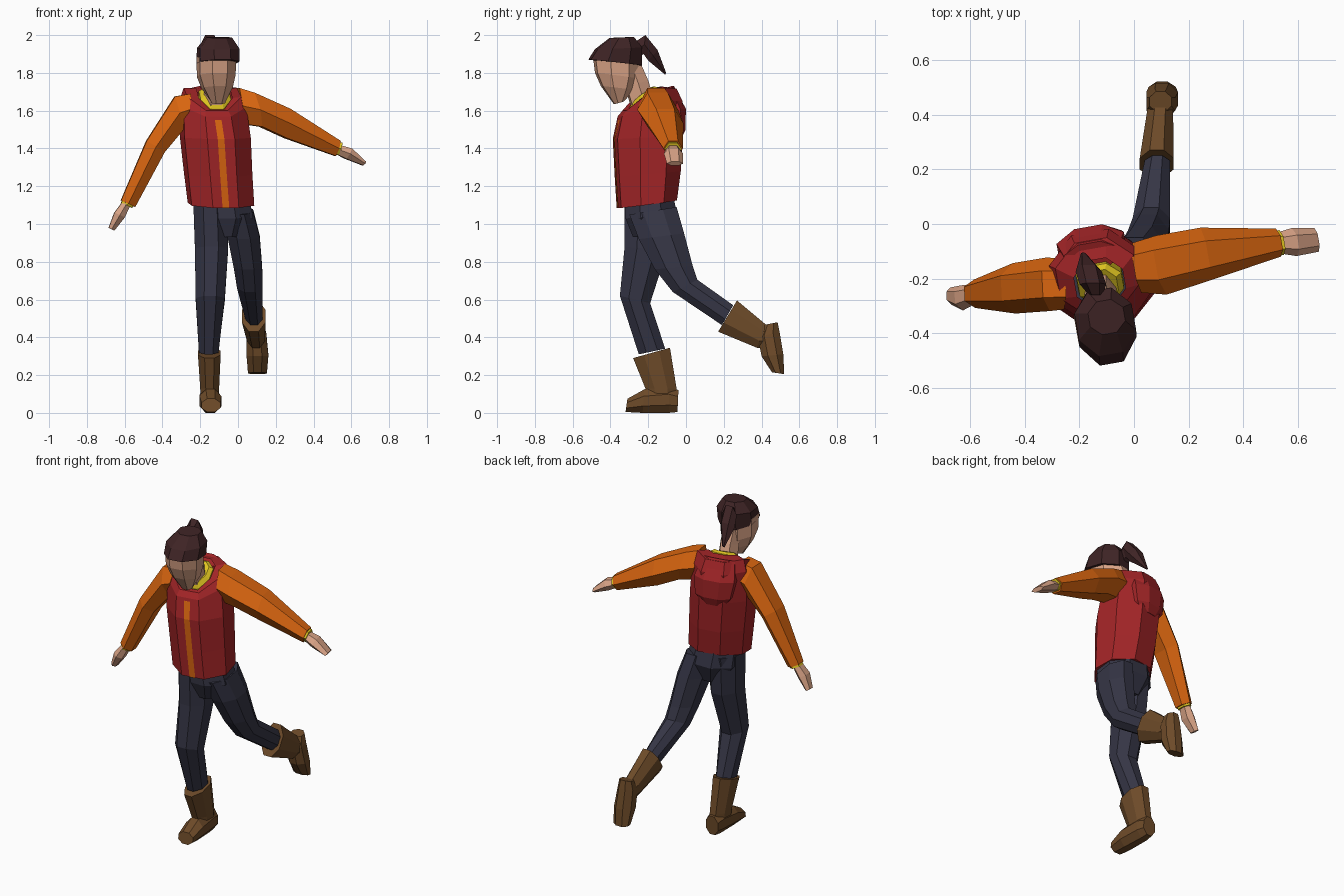
import bpy, bmesh, math
from mathutils import Vector


def material(name, rgb):
    m = bpy.data.materials.new(name)
    m.diffuse_color = (*rgb, 1)
    return m


RED = material("vest red", (0.36, 0.018, 0.02))
ORANGE = material("sleeve orange", (0.69, 0.13, 0.005))
YELLOW = material("shirt yellow", (0.73, 0.55, 0.015))
SKIN = material("skin", (0.70, 0.37, 0.24))
NAVY = material("trouser navy", (0.036, 0.036, 0.06))
BROWN = material("boot brown", (0.155, 0.07, 0.022))
HAIR = material("hair dark brown", (0.048, 0.017, 0.018))
YAW = math.radians(10)


def make(name, mat, verts, faces):
    me = bpy.data.meshes.new(name)
    me.from_pydata(verts, [], faces)
    bm = bmesh.new()
    bm.from_mesh(me)
    bmesh.ops.recalc_face_normals(bm, faces=bm.faces)
    bm.to_mesh(me)
    bm.free()
    me.materials.append(mat)
    ob = bpy.data.objects.new(name, me)
    bpy.context.collection.objects.link(ob)
    return ob


def frame(r, axis, yaw):
    """Ring (c, p1, z1, p2, z2, half width): ends of one diameter and the width direction."""
    c, p1, z1, p2, z2 = r[:5]
    if axis == 'x':   # diameter lies in the side view
        s = (p2 - p1) / 2 * math.tan(yaw)
        return (Vector((c + s, p1, z1)), Vector((c - s, p2, z2)),
                Vector((math.cos(yaw), math.sin(yaw), 0)))
    return (Vector((p1, c, z1)), Vector((p2, c, z2)),   # diameter in the front view
            Vector((-math.sin(yaw), math.cos(yaw), 0)))


def loft(name, mat, rings, axis='x', yaw=0.0, n=8, cap_end=True):
    verts, faces = [], []
    k = 1 / math.cos(math.pi / n)
    for r in rings:
        a, b, w = frame(r, axis, yaw)
        lift = r[6] if len(r) > 6 else 0
        for i in range(n):
            t = 2 * math.pi * (i + 0.5) / n
            p = (a + b) / 2 + (a - b) / 2 * math.cos(t) * k + w * r[5] * math.sin(t) * k
            p.z += lift * abs(math.sin(t))
            verts.append(p)
    for j in range(len(rings) - 1):
        for i in range(n):
            i2 = (i + 1) % n
            faces.append((j * n + i, j * n + i2, (j + 1) * n + i2, (j + 1) * n + i))
    faces.append(tuple(range(n)))
    if cap_end:
        faces.append(tuple((len(rings) - 1) * n + i for i in range(n)))
    return make(name, mat, verts, faces)


# Vest, open at the neck, with a front strip
vest = [(-0.09, -0.355, 1.085, -0.06, 1.125, 0.168),
        (-0.105, -0.365, 1.25, -0.04, 1.28, 0.172),
        (-0.12, -0.375, 1.45, -0.03, 1.47, 0.178),
        (-0.133, -0.35, 1.55, -0.03, 1.63, 0.168, 0.05),
        (-0.135, -0.325, 1.575, -0.06, 1.69, 0.145, 0.07),
        (-0.125, -0.30, 1.59, -0.13, 1.71, 0.09, 0.045)]
loft("vest", RED, vest, yaw=YAW, cap_end=False)
strip = []
for r in vest:
    a, b, w = frame(r, 'x', YAW)
    strip += [a - w * 0.018 + Vector((0, -0.005, 0)), a + w * 0.018 + Vector((0, -0.005, 0))]
make("vest_front_strip", ORANGE, strip,
     [(2 * i, 2 * i + 1, 2 * i + 3, 2 * i + 2) for i in range(len(vest) - 1)])

# Hood lying on the back
loft("hood", RED, [(-0.15, -0.10, 1.44, -0.03, 1.45, 0.07),
                   (-0.15, -0.12, 1.50, -0.01, 1.50, 0.11),
                   (-0.155, -0.15, 1.60, -0.01, 1.61, 0.125),
                   (-0.155, -0.17, 1.69, -0.07, 1.73, 0.10)], yaw=YAW)

# Shirt collar, neck and head
loft("shirt_collar", YELLOW, [(-0.125, -0.28, 1.52, -0.12, 1.62, 0.085),
                              (-0.122, -0.292, 1.60, -0.15, 1.71, 0.082, 0.03),
                              (-0.12, -0.285, 1.64, -0.17, 1.72, 0.06, 0.02)], yaw=YAW)
loft("neck", SKIN, [(-0.125, -0.28, 1.60, -0.18, 1.68, 0.052),
                    (-0.12, -0.32, 1.73, -0.205, 1.76, 0.05),
                    (-0.12, -0.35, 1.82, -0.24, 1.84, 0.05)], yaw=YAW, n=6)
loft("head", SKIN, [(-0.105, -0.38, 1.635, -0.33, 1.65, 0.035),
                    (-0.11, -0.445, 1.73, -0.28, 1.71, 0.078),
                    (-0.115, -0.475, 1.80, -0.255, 1.77, 0.096),
                    (-0.115, -0.485, 1.88, -0.25, 1.89, 0.098)], yaw=YAW)

# Hair cap and ponytail
loft("hair", HAIR, [(-0.105, -0.51, 1.87, -0.24, 1.84, 0.106),
                    (-0.105, -0.475, 1.925, -0.24, 1.935, 0.106),
                    (-0.10, -0.40, 1.985, -0.28, 1.99, 0.065)], yaw=YAW)
loft("ponytail", HAIR, [(-0.14, -0.26, 1.97, -0.25, 1.88, 0.025),
                        (-0.15, -0.215, 2.0, -0.225, 1.90, 0.042),
                        (-0.165, -0.15, 1.92, -0.20, 1.865, 0.042),
                        (-0.185, -0.105, 1.80, -0.11, 1.79, 0.008)], n=6)

# Raised arm on the +x side: sleeve, cuff, hand
loft("sleeve_raised", ORANGE, [(-0.16, 0.0, 1.72, 0.02, 1.53, 0.08),
                               (-0.15, 0.08, 1.695, 0.12, 1.515, 0.095),
                               (-0.11, 0.27, 1.61, 0.25, 1.455, 0.085),
                               (-0.068, 0.54, 1.44, 0.515, 1.36, 0.045)], 'y', YAW, 6)
loft("cuff_raised", YELLOW, [(-0.07, 0.53, 1.435, 0.51, 1.37, 0.04),
                             (-0.068, 0.55, 1.43, 0.53, 1.365, 0.04)], 'y', YAW, 6)
loft("hand_raised", SKIN, [(-0.07, 0.53, 1.42, 0.52, 1.37, 0.033),
                           (-0.066, 0.60, 1.40, 0.57, 1.345, 0.045),
                           (-0.058, 0.675, 1.33, 0.66, 1.31, 0.038)], 'y', YAW, 6)

# Lowered arm on the -x side
loft("sleeve_lowered", ORANGE, [(-0.22, -0.25, 1.69, -0.27, 1.52, 0.08),
                                (-0.22, -0.335, 1.675, -0.29, 1.50, 0.085),
                                (-0.235, -0.485, 1.44, -0.39, 1.38, 0.08),
                                (-0.255, -0.62, 1.125, -0.545, 1.09, 0.045)], 'y', 0.05, 6)
loft("cuff_lowered", YELLOW, [(-0.255, -0.61, 1.13, -0.555, 1.10, 0.04),
                              (-0.255, -0.62, 1.11, -0.56, 1.085, 0.04)], 'y', 0.05, 6)
loft("hand_lowered", SKIN, [(-0.258, -0.61, 1.12, -0.57, 1.10, 0.033),
                            (-0.27, -0.655, 1.06, -0.60, 1.035, 0.04),
                            (-0.263, -0.685, 0.98, -0.655, 0.965, 0.027)], 'y', 0.05, 6)

# Trousers
loft("pelvis", NAVY, [(-0.09, -0.325, 1.15, -0.07, 1.16, 0.145),
                      (-0.075, -0.32, 1.03, -0.045, 1.04, 0.155),
                      (-0.07, -0.28, 0.93, -0.09, 0.93, 0.09)])
loft("standing_leg", NAVY, [(-0.148, -0.325, 1.10, -0.08, 1.10, 0.088),
                            (-0.14, -0.325, 0.88, -0.10, 0.86, 0.088),
                            (-0.147, -0.35, 0.62, -0.19, 0.58, 0.077),
                            (-0.155, -0.25, 0.31, -0.11, 0.34, 0.052)])
loft("lifted_leg", NAVY, [(0.0, -0.30, 1.05, -0.05, 1.09, 0.08),
                          (0.03, -0.25, 0.92, -0.01, 0.95, 0.085),
                          (0.053, -0.165, 0.76, 0.035, 0.78, 0.075),
                          (0.063, -0.07, 0.64, 0.06, 0.705, 0.068),
                          (0.085, 0.19, 0.465, 0.25, 0.57, 0.046)])

# Boots: shaft and foot
loft("standing_boot_shaft", BROWN, [(-0.152, -0.28, 0.29, -0.085, 0.345, 0.06),
                                    (-0.15, -0.215, 0.13, -0.05, 0.13, 0.05),
                                    (-0.15, -0.20, 0.05, -0.05, 0.05, 0.048)])
loft("standing_boot_foot", BROWN, [(-0.15, -0.04, 0.12, -0.045, 0.005, 0.042),
                                   (-0.15, -0.09, 0.14, -0.09, 0.0, 0.052),
                                   (-0.146, -0.22, 0.125, -0.23, 0.0, 0.058),
                                   (-0.143, -0.31, 0.075, -0.32, 0.005, 0.05)])
loft("lifted_boot_shaft", BROWN, [(0.083, 0.17, 0.43, 0.27, 0.595, 0.062),
                                  (0.095, 0.375, 0.345, 0.42, 0.47, 0.048),
                                  (0.097, 0.45, 0.34, 0.47, 0.45, 0.045)])
loft("lifted_boot_foot", BROWN, [(0.097, 0.41, 0.465, 0.485, 0.48, 0.04),
                                 (0.098, 0.38, 0.40, 0.495, 0.43, 0.052),
                                 (0.103, 0.40, 0.30, 0.515, 0.31, 0.058),
                                 (0.103, 0.455, 0.215, 0.52, 0.205, 0.05)])
